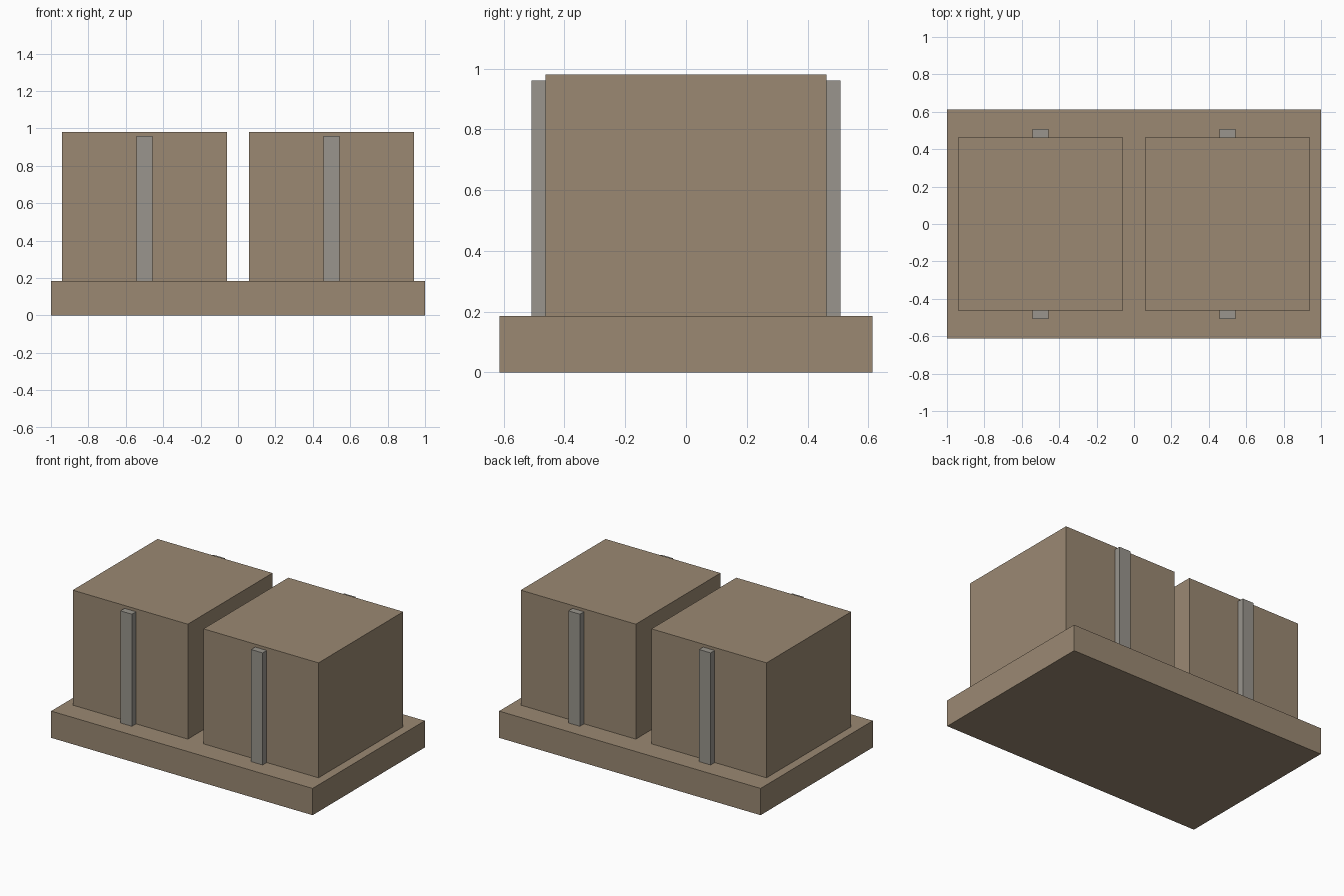
import bpy

cube = bpy.data.objects.get("Cube")
if cube:
    bpy.data.objects.remove(cube, do_unlink=True)


def make_material(name, rgb):
    mat = bpy.data.materials.new(name)
    mat.use_nodes = True
    color = (*rgb, 1)
    mat.diffuse_color = color
    mat.node_tree.nodes["Principled BSDF"].inputs["Base Color"].default_value = color
    return mat


def box(name, low, high, mat):
    center = [(a + b) / 2 for a, b in zip(low, high)]
    bpy.ops.mesh.primitive_cube_add(size=1, location=center)
    obj = bpy.context.object
    obj.name = name
    obj.scale = [b - a for a, b in zip(low, high)]
    bpy.ops.object.transform_apply(location=False, rotation=False, scale=True)
    obj.data.materials.append(mat)
    return obj


tan = make_material("warm tan", (0.328, 0.25, 0.171))
gray = make_material("warm gray", (0.319, 0.30, 0.266))

base_top = 0.185
block_y = 0.463

# Base slab
box("base_slab", (-1, -0.613, 0), (1, 0.613, base_top), tan)

# Two blocks, each with a vertical strip on front and back
for side, x in (("right", -0.5), ("left", 0.5)):
    box(f"{side}_block", (x - 0.44, -block_y, base_top),
        (x + 0.44, block_y, 0.98), tan)
    for face, y0, y1 in (("front", -0.508, -block_y), ("back", block_y, 0.508)):
        box(f"{side}_{face}_strip", (x - 0.044, y0, base_top),
            (x + 0.044, y1, 0.96), gray)
